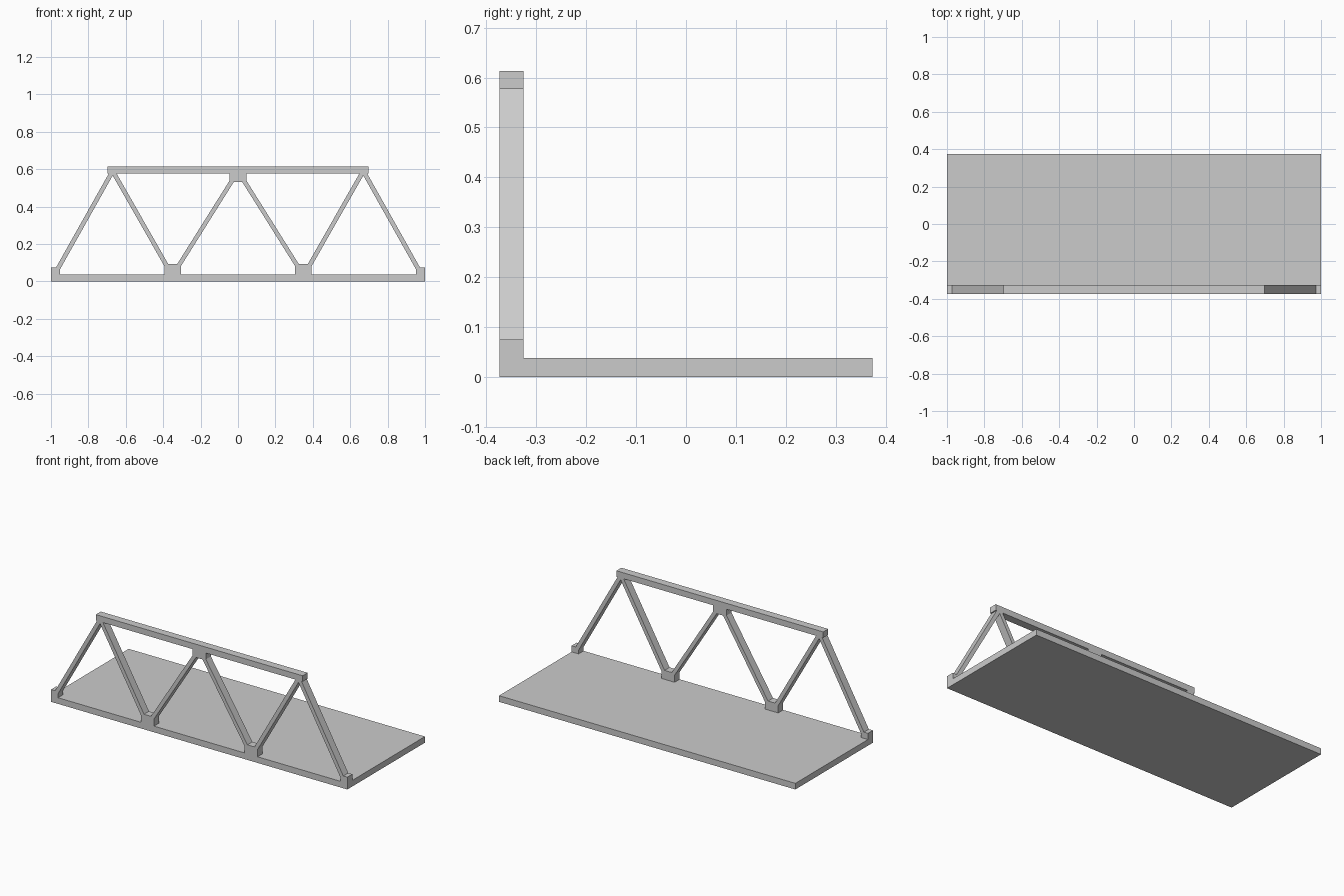
import bpy, bmesh

if "Cube" in bpy.data.objects:
    bpy.data.objects.remove(bpy.data.objects["Cube"])

Y0, Y1 = -0.374, -0.326   # truss thickness
DECK, CHORD, TOP = 0.0375, 0.577, 0.613


def prism(name, pts, y0=Y0, y1=Y1):
    """Extrude an x-z outline from y0 to y1."""
    bm = bmesh.new()
    face = bm.faces.new([bm.verts.new((x, y0, z)) for x, z in pts])
    ext = bmesh.ops.extrude_face_region(bm, geom=[face])
    verts = [g for g in ext["geom"] if isinstance(g, bmesh.types.BMVert)]
    bmesh.ops.translate(bm, vec=(0, y1 - y0, 0), verts=verts)
    bmesh.ops.recalc_face_normals(bm, faces=bm.faces)
    mesh = bpy.data.meshes.new(name)
    bm.to_mesh(mesh)
    bm.free()
    obj = bpy.data.objects.new(name, mesh)
    bpy.context.collection.objects.link(obj)
    return obj


def block(name, x0, x1, z0, z1, y0=Y0, y1=Y1):
    return prism(name, [(x0, z0), (x1, z0), (x1, z1), (x0, z1)], y0, y1)


def strut(name, xa, za, xb, zb, w=0.0135):
    return prism(name, [(xa - w, za), (xa + w, za), (xb + w, zb), (xb - w, zb)])


# Deck and top chord
block("deck", -1, 1, 0, DECK, Y0, 0.374)
block("top_chord", -0.698, 0.698, CHORD, TOP)

# Upper middle gusset
block("top_gusset", -0.045, 0.045, 0.532, CHORD)

for side, s in (("left", 1), ("right", -1)):
    # Joint blocks on the deck
    block(f"end_gusset_{side}", -s, -0.953 * s, DECK, 0.075)
    block(f"lower_gusset_{side}", -0.394 * s, -0.305 * s, DECK, 0.092)
    # Diagonal members
    strut(f"end_diagonal_{side}", -0.973 * s, 0.05, -0.677 * s, CHORD)
    strut(f"inner_diagonal_{side}", -0.663 * s, CHORD, -0.368 * s, 0.06)
    strut(f"middle_diagonal_{side}", -0.332 * s, 0.06, -0.018 * s, 0.56)
